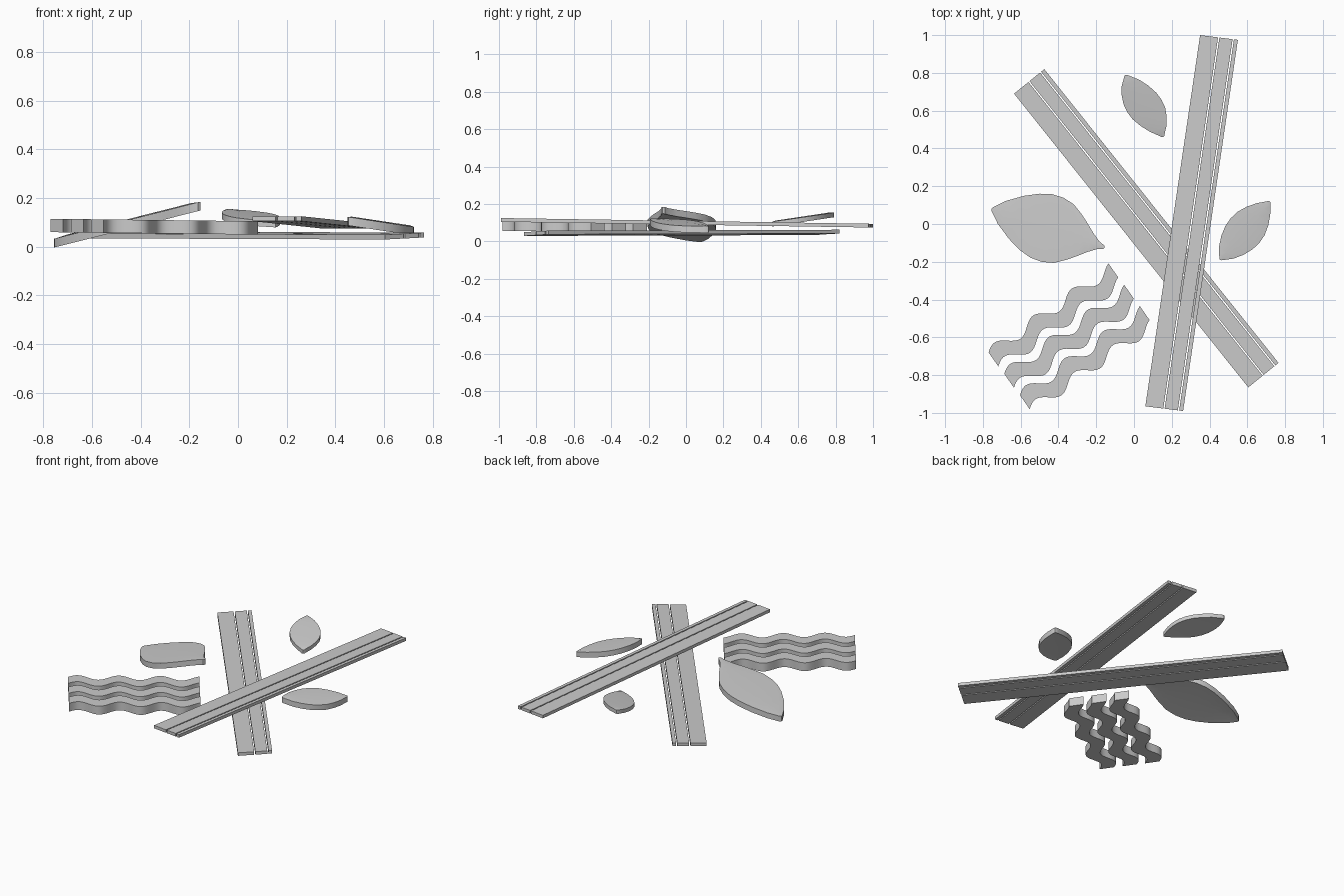
import bpy, bmesh, math
from mathutils import Vector

cube = bpy.data.objects.get("Cube")
if cube:
    bpy.data.objects.remove(cube, do_unlink=True)

GREY = (0.6, 0.6, 0.6, 1)
grey = bpy.data.materials.new("light_grey")
grey.use_nodes = True
grey.diffuse_color = GREY
bsdf = grey.node_tree.nodes["Principled BSDF"]
bsdf.inputs["Base Color"].default_value = GREY
bsdf.inputs["Roughness"].default_value = 0.8


def slab(name, grids, top, thick, smooth=False):
    """Grids of plan points, laid on a sloping top and thickened downward."""
    bm = bmesh.new()
    for rows in grids:
        verts = [[bm.verts.new((p.x, p.y, top(p.x, p.y) + lift)) for p, lift in row]
                 for row in rows]
        for a, b in zip(verts, verts[1:]):
            for i in range(len(a) - 1):
                bm.faces.new((a[i], a[i + 1], b[i + 1], b[i]))
    bmesh.ops.remove_doubles(bm, verts=bm.verts, dist=0.0005)
    res = bmesh.ops.extrude_face_region(bm, geom=bm.faces[:], use_keep_orig=True)
    low = [e for e in res["geom"] if isinstance(e, bmesh.types.BMVert)]
    bmesh.ops.translate(bm, verts=low, vec=(0, 0, -thick))
    bmesh.ops.recalc_face_normals(bm, faces=bm.faces)
    mesh = bpy.data.meshes.new(name)
    bm.to_mesh(mesh)
    bm.free()
    mesh.materials.append(grey)
    obj = bpy.data.objects.new(name, mesh)
    bpy.context.collection.objects.link(obj)
    if smooth:
        bpy.ops.object.select_all(action="DESELECT")
        obj.select_set(True)
        bpy.context.view_layer.objects.active = obj
        bpy.ops.object.shade_smooth_by_angle(angle=math.radians(35))
    return obj


# Grooved planks: three strips of unequal width
STRIPS = ((0, 0.475), (0.51, 0.86), (0.895, 1))


def plank(name, near, far, side, top, thick):
    near, far, side = Vector(near), Vector(far), Vector(side)
    slab(name, [[[(end + side * f, 0) for f in strip] for end in (near, far)]
                for strip in STRIPS], top, thick)


plank("lower_plank", (0.605, -0.865), (-0.635, 0.69), (0.16, 0.13),
      lambda x, y: 0.055 + 0.03 * (x + y * 0.9), 0.02)
plank("upper_plank", (0.06, -0.965), (0.35, 1.0), (0.2, -0.025),
      lambda x, y: 0.11 - 0.0155 * y, 0.02)

# Leaves: (position along midrib, half width), both relative to length
BROAD = ((0, 0), (0.01, 0.02), (0.09, 0.1), (0.22, 0.19), (0.34, 0.25), (0.44, 0.28),
         (0.54, 0.283), (0.64, 0.258), (0.73, 0.2), (0.8, 0.145), (0.87, 0.085),
         (0.94, 0.035), (0.99, 0.016), (1, 0))
SMALL = ((0, 0), (0.01, 0.02), (0.05, 0.055), (0.13, 0.125), (0.25, 0.19), (0.38, 0.233),
         (0.5, 0.245), (0.62, 0.233), (0.75, 0.185), (0.87, 0.115), (0.95, 0.05),
         (0.99, 0.02), (1, 0))


def leaf(name, base, tip, profile, top, thick, skew=0):
    base, axis = Vector(base), Vector(tip) - Vector(base)
    across = Vector((-axis.y, axis.x))
    rows = []
    for t, w in profile:
        mid = base + axis * t
        rows.append([(mid + (across + axis * skew) * w, 0), (mid, 0.004 * (w > 0.03)),
                     (mid - (across + axis * skew) * w, 0)])
    slab(name, [rows], top, thick, smooth=True)


leaf("large_leaf", (-0.755, 0.08), (-0.155, -0.125), BROAD,
     lambda x, y: 0.033 + 0.253 * (x + 0.755), 0.036)
leaf("back_leaf", (-0.045, 0.79), (0.155, 0.46), SMALL,
     lambda x, y: 0.105 + 0.15 * (y - 0.46), 0.025, 0.2)
leaf("right_leaf", (0.455, -0.19), (0.72, 0.12), SMALL,
     lambda x, y: 0.1 - 0.15 * (x - 0.6), 0.035)

# Three parallel wavy strips
ALONG = Vector((0.82, 0.573))
ACROSS = Vector((0.573, -0.82))
STEPS = 48
for k in range(3):
    start = Vector((-0.77, -0.68)) + Vector((0.083, -0.113)) * k
    rows = []
    for i in range(STEPS + 1):
        a = 0.79 * i / STEPS
        n = 0.006 + 0.031 * math.cos(2 * math.pi * (a - 0.18) / 0.25)
        edge = start + ALONG * a + ACROSS * n
        rows.append([(edge, 0), (edge + ACROSS * 0.09, 0)])
    slab(f"wavy_strip_{k + 1}", [rows],
         lambda x, y: 0.115 - 0.012 * (x + 0.77), 0.055, smooth=True)
